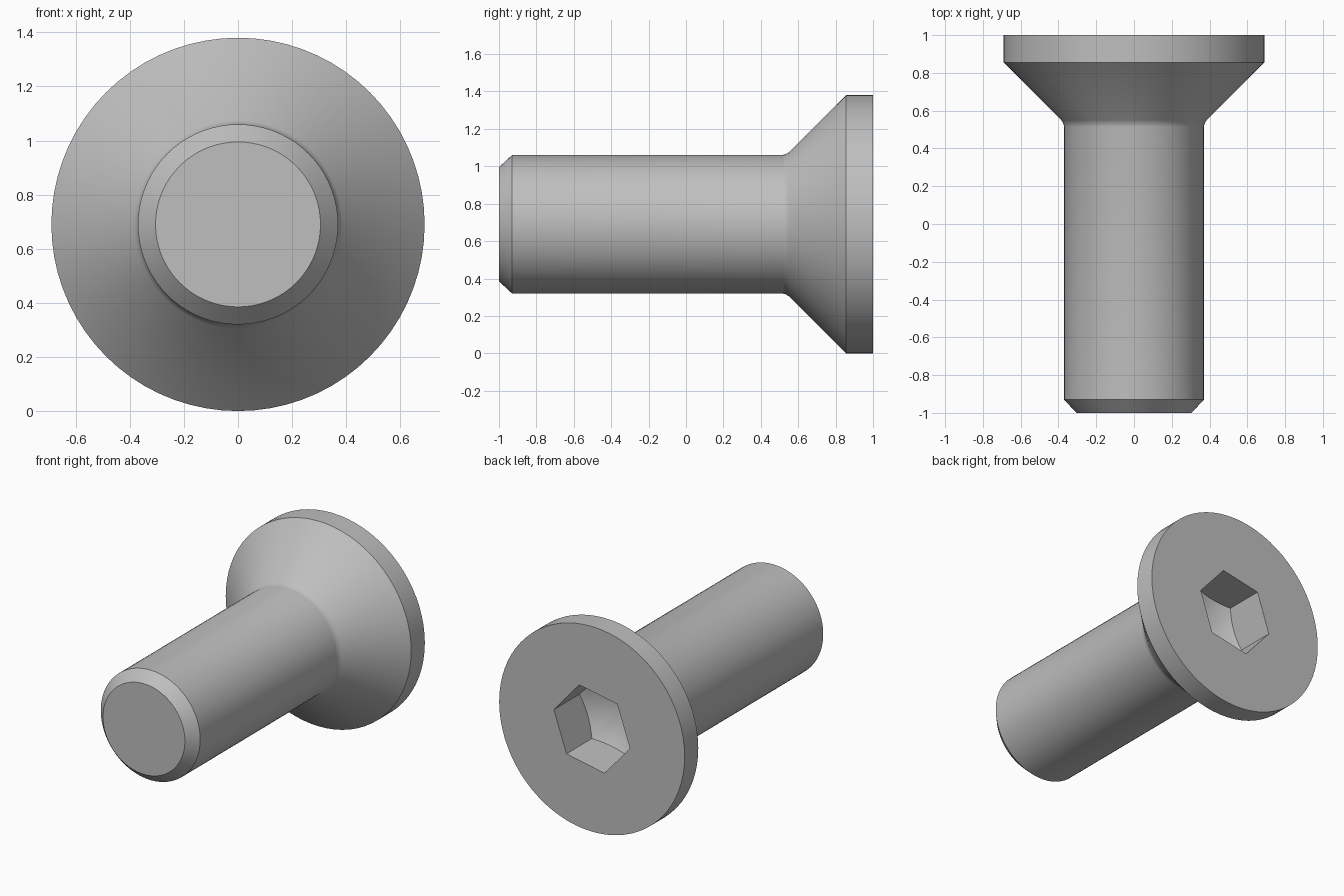
import bpy
import bmesh
from math import cos, sin, tan, pi, radians

if "Cube" in bpy.data.objects:
    bpy.data.objects.remove(bpy.data.objects["Cube"])

HEAD_R, SHAFT_R, TIP_R, HEX_R = 0.69, 0.37, 0.305, 0.288


def turned(name, profile, sides, turn=0.0):
    """Closed solid turned about the y axis from (radius, y) points."""
    bm = bmesh.new()
    angles = [turn + 2 * pi * i / sides for i in range(sides)]
    rings = [[bm.verts.new((r * cos(a), y, HEAD_R + r * sin(a))) for a in angles]
             for r, y in profile]
    for low, high in zip(rings, rings[1:]):
        for i in range(sides):
            j = (i + 1) % sides
            bm.faces.new((low[i], low[j], high[j], high[i]))
    bm.faces.new(rings[0])
    bm.faces.new(rings[-1])
    bmesh.ops.remove_doubles(bm, verts=bm.verts, dist=0.0001)
    bmesh.ops.recalc_face_normals(bm, faces=bm.faces)
    mesh = bpy.data.meshes.new(name)
    bm.to_mesh(mesh)
    bm.free()
    obj = bpy.data.objects.new(name, mesh)
    bpy.context.collection.objects.link(obj)
    return obj


def boolean(obj, tool, operation):
    """Apply a boolean and remove the tool."""
    tool.hide_render = True
    mod = obj.modifiers.new("Boolean", "BOOLEAN")
    mod.operation = operation
    mod.solver = "EXACT"
    mod.object = tool
    with bpy.context.temp_override(object=obj, active_object=obj):
        bpy.ops.object.modifier_apply(modifier=mod.name)
    bpy.data.objects.remove(tool)


steel = bpy.data.materials.new("grey steel")
steel.use_nodes = True
colour = (0.52, 0.52, 0.52, 1)
steel.diffuse_color = colour
steel.node_tree.nodes["Principled BSDF"].inputs["Base Color"].default_value = colour

# Chamfered shaft, softened neck and countersunk head
screw = turned("countersunk_screw", [
    (TIP_R, -1), (SHAFT_R, -0.93), (SHAFT_R, 0.515),
    (SHAFT_R + 0.004, 0.532), (SHAFT_R + 0.015, 0.55),
    (HEAD_R, 0.855), (HEAD_R, 1)], 72)
screw.data.materials.append(steel)

# Hexagonal socket with a drilled conical bottom
drill_r, corner_y = 0.33, 0.73
slope = tan(radians(30))
drill = turned("socket_drill", [
    (0, corner_y - HEX_R * slope),
    (drill_r, corner_y + (drill_r - HEX_R) * slope),
    (drill_r, 1.2)], 72)
socket = turned("socket_cutter", [(HEX_R, 0.4), (HEX_R, 1.1)], 6, radians(11))
boolean(socket, drill, "INTERSECT")
boolean(screw, socket, "DIFFERENCE")

# Smooth round surfaces, crisp machined edges
bpy.ops.object.select_all(action="DESELECT")
screw.select_set(True)
bpy.context.view_layer.objects.active = screw
bpy.ops.object.shade_smooth_by_angle(angle=radians(30))
